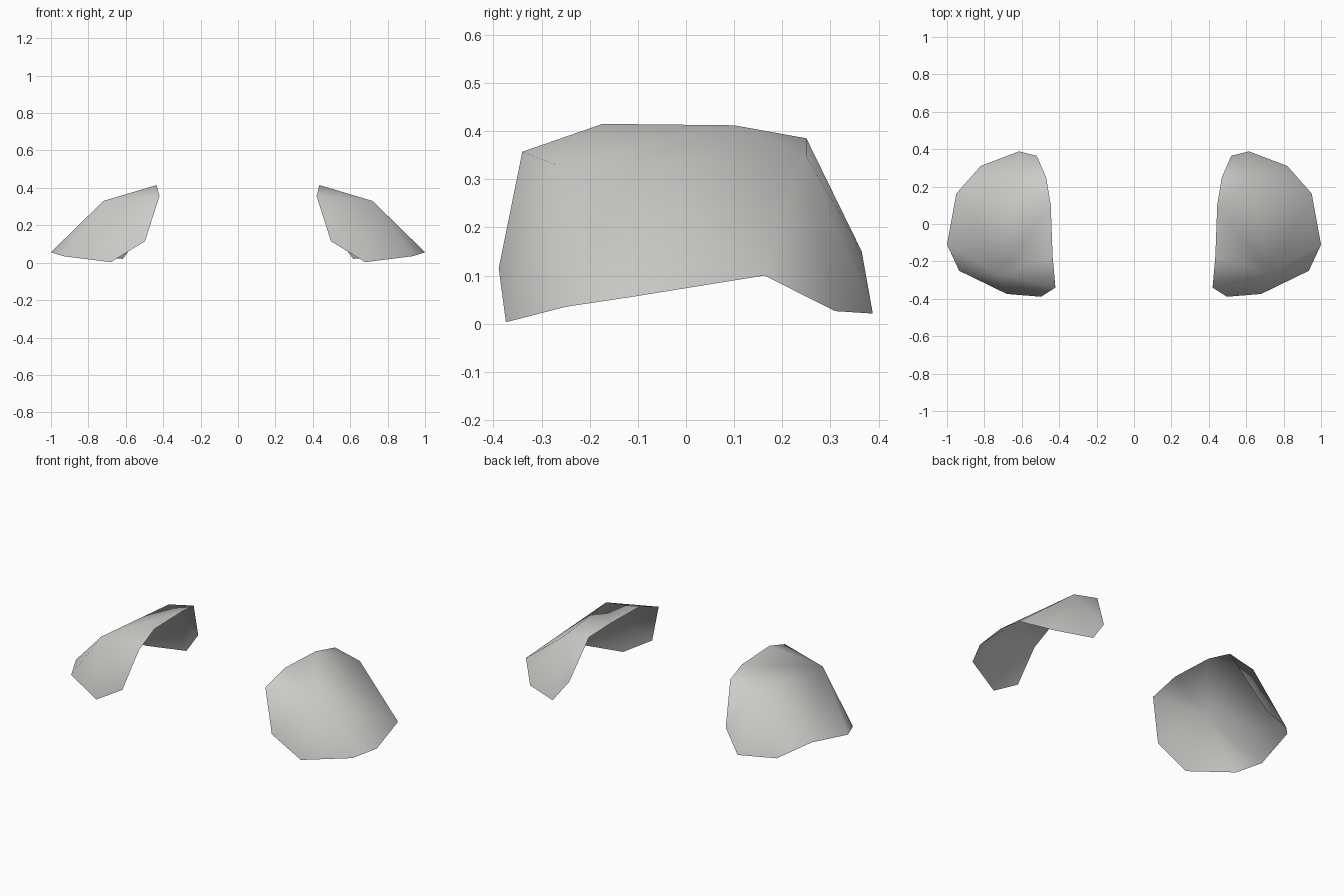
import bpy
import bmesh

cube = bpy.data.objects.get("Cube")
if cube:
    bpy.data.objects.remove(cube, do_unlink=True)

grey = bpy.data.materials.new("warm_grey")
grey.use_nodes = True
colour = (0.6, 0.6, 0.58, 1)
grey.diffuse_color = colour
grey.node_tree.nodes["Principled BSDF"].inputs["Base Color"].default_value = colour

# Rim of the curved pad, anticlockwise from the inner front corner
RIM = [
    (0.42, -0.34, 0.357), (0.497, -0.389, 0.115), (0.68, -0.374, 0.003),
    (0.935, -0.25, 0.035), (1.0, -0.11, 0.056), (0.95, 0.163, 0.1),
    (0.82, 0.31, 0.026), (0.615, 0.388, 0.021), (0.52, 0.365, 0.15),
    (0.47, 0.25, 0.385), (0.445, 0.1, 0.412), (0.435, -0.173, 0.415),
]
# Two crests where the front and back walls turn into the top
FRONT_CREST = (0.72, -0.27, 0.33)
BACK_CREST = (0.635, 0.25, 0.348)


def make_pad(name, side):
    bm = bmesh.new()

    def add(p):
        return bm.verts.new((side * p[0], p[1], p[2]))

    rim = [add(p) for p in RIM]
    front, back = add(FRONT_CREST), add(BACK_CREST)

    # Walls fan out from each crest to the rim
    for crest, start in ((front, -1), (back, 5)):
        for i in range(start, start + 5):
            bm.faces.new((crest, rim[i], rim[i + 1]))

    # Top and outer panels between the crests
    bm.faces.new((front, back, rim[10], rim[11]))
    bm.faces.new((front, rim[4], rim[5], back))

    # Mirrored side needs its winding turned over
    if side < 0:
        bmesh.ops.reverse_faces(bm, faces=bm.faces[:])
    for face in bm.faces:
        face.smooth = True

    mesh = bpy.data.meshes.new(name)
    bm.to_mesh(mesh)
    bm.free()
    mesh.materials.append(grey)
    bpy.context.collection.objects.link(bpy.data.objects.new(name, mesh))


make_pad("left_curved_pad", 1)
make_pad("right_curved_pad", -1)
